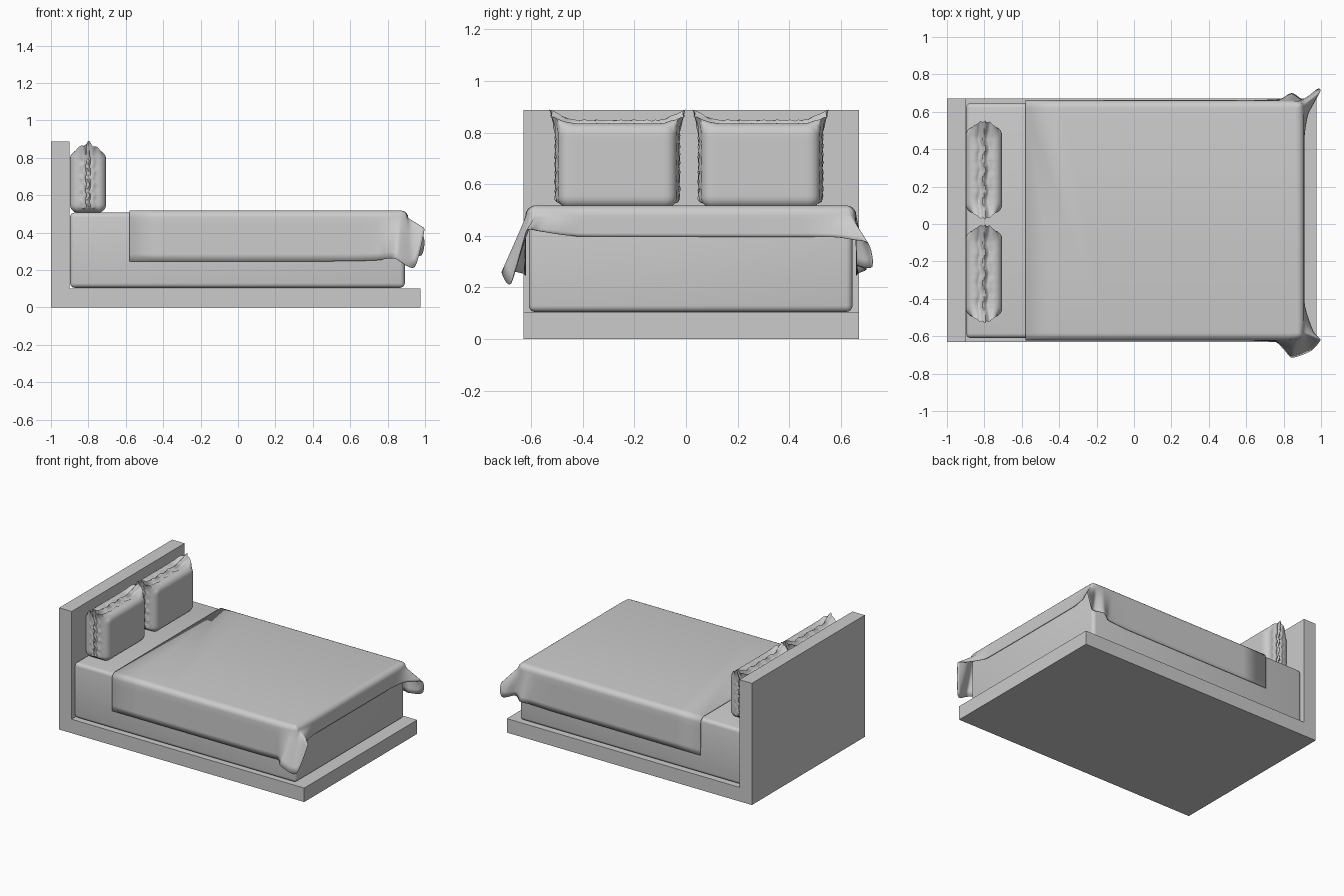
import bpy, bmesh, math
from mathutils import Vector

if "Cube" in bpy.data.objects:
    bpy.data.objects.remove(bpy.data.objects["Cube"])

grey = bpy.data.materials.new("light_grey")
grey.diffuse_color = (0.6, 0.6, 0.6, 1)
grey.use_nodes = True
grey.node_tree.nodes["Principled BSDF"].inputs["Base Color"].default_value = grey.diffuse_color


def make(name, bm, smooth=None):
    me = bpy.data.meshes.new(name)
    bm.to_mesh(me)
    bm.free()
    me.materials.append(grey)
    if smooth:
        me.polygons.foreach_set("use_smooth", [True] * len(me.polygons))
        me.set_sharp_from_angle(angle=math.radians(smooth))
    ob = bpy.data.objects.new(name, me)
    bpy.context.collection.objects.link(ob)
    return ob


# Bed frame: L-shaped side profile (headboard + base) extruded across the width
bm = bmesh.new()
profile = [(-1, 0), (0.975, 0), (0.975, 0.102), (-0.9, 0.102), (-0.9, 0.887), (-1, 0.887)]
face = bm.faces.new([bm.verts.new((x, -0.63, z)) for x, z in profile])
ext = bmesh.ops.extrude_face_region(bm, geom=[face])
bmesh.ops.translate(bm, vec=(0, 1.3, 0),
                    verts=[v for v in ext["geom"] if isinstance(v, bmesh.types.BMVert)])
bmesh.ops.recalc_face_normals(bm, faces=bm.faces)
make("bed_frame", bm)

# Mattress: softly rounded box
bm = bmesh.new()
bmesh.ops.create_cube(bm, size=1)
for v in bm.verts:
    v.co = Vector((v.co.x * 1.79 - 0.003, v.co.y * 1.255 + 0.018, v.co.z * 0.402 + 0.306))
bmesh.ops.bevel(bm, geom=bm.edges[:], offset=0.025, segments=4, profile=0.5, affect="EDGES")
make("mattress", bm, 40)


# Pillows: rounded boxes with a ruffled seam and pulled-up corner ears
def pillow(name, cy):
    half, r = Vector((0.097, 0.23, 0.165)), 0.045
    bm = bmesh.new()
    bmesh.ops.create_cube(bm, size=2)
    bmesh.ops.subdivide_edges(bm, edges=bm.edges[:], cuts=27, use_grid_fill=True)
    for vert in bm.verts:
        u, v, w = vert.co
        p = Vector((u * half.x, v * half.y, w * half.z))
        inner = Vector([max(-(h - r), min(h - r, c)) for c, h in zip(p, half)])
        p = inner + (p - inner).normalized() * r
        # ruffled seam around the sides and top
        if (abs(v) > 0.99 or w > 0.99) and abs(u) < 0.9 and w > -0.9:
            s = u + 0.06 * math.sin(17 * w + 13 * v)
            g = 0.014 * math.exp(-(s / 0.09) ** 2) - 0.010 * math.exp(-((abs(s) - 0.25) / 0.12) ** 2)
            g += 0.002 * math.sin(31 * (v + w)) * (1 - abs(u))
            if abs(v) > 0.99:
                p.y += math.copysign(g, v)
            if w > 0.99:
                p.z += g
        # corner ears
        e = max(0, (abs(v) - 0.7) / 0.3) ** 2 * max(0, (w - 0.7) / 0.3) ** 2 * (1 - u * u) ** 1.5
        p.y += math.copysign(0.035 * e, v)
        p.z += 0.055 * e
        vert.co = p + Vector((-0.802, cy, 0.671))
    make(name, bm, 50)


pillow("pillow_left", -0.266)
pillow("pillow_right", 0.289)

# Blanket: top edge and hem key points around the bed, lofted into a draped sheet
keys = [
    (-0.58, -0.622, -0.58, -0.624, 0.246), (0.60, -0.622, 0.60, -0.624, 0.247),
    (0.74, -0.622, 0.755, -0.63, 0.253), (0.82, -0.622, 0.80, -0.67, 0.262),
    (0.87, -0.618, 0.845, -0.715, 0.26), (0.90, -0.605, 0.945, -0.68, 0.216),
    (0.906, -0.58, 0.997, -0.62, 0.42), (0.91, -0.53, 0.96, -0.575, 0.42),
    (0.91, -0.40, 0.912, -0.42, 0.398), (0.91, 0.45, 0.912, 0.46, 0.396),
    (0.91, 0.57, 0.93, 0.58, 0.395), (0.908, 0.62, 0.965, 0.65, 0.385),
    (0.905, 0.637, 0.995, 0.708, 0.37), (0.895, 0.65, 0.98, 0.722, 0.28),
    (0.87, 0.658, 0.91, 0.665, 0.285), (0.82, 0.66, 0.845, 0.70, 0.27),
    (0.74, 0.66, 0.78, 0.668, 0.255), (0.60, 0.66, 0.60, 0.662, 0.247),
    (-0.58, 0.66, -0.58, 0.662, 0.246)]


def spline(pts, steps=6):
    """Smooth curve through points, with tangents limited by the shorter neighbour."""
    tan = []
    for i, p in enumerate(pts):
        a, b = pts[max(i - 1, 0)], pts[min(i + 1, len(pts) - 1)]
        lens = [l for l in ((p - a).length, (b - p).length) if l > 0]
        tan.append((b - a).normalized() * min(lens) * 0.8)
    out = []
    for i in range(len(pts) - 1):
        for k in range(steps):
            t = k / steps
            out.append(pts[i] * (2 * t**3 - 3 * t**2 + 1) + tan[i] * (t**3 - 2 * t**2 + t)
                       + pts[i + 1] * (3 * t**2 - 2 * t**3) + tan[i + 1] * (t**3 - t**2))
    return out + [pts[-1]]


edge = spline([Vector((k[0], k[1], 0.48)) for k in keys])
hem = spline([Vector(k[2:]) for k in keys])
bm = bmesh.new()
columns = []
for e, h in zip(edge, hem):
    inner = Vector((min(e.x, 0.87), max(-0.582, min(0.62, e.y)), 0.48))
    col = []
    for k in range(6):                       # rounded shoulder
        a = k / 5 * math.pi / 2
        q = inner.lerp(e, math.sin(a))
        q.z = 0.48 + 0.038 * math.cos(a)
        col.append(q)
    col += [e.lerp(h, k / 6) for k in range(1, 7)]   # hanging side
    columns.append([bm.verts.new(q) for q in col])
for a, b in zip(columns, columns[1:]):
    for k in range(len(a) - 1):
        bm.faces.new((a[k], a[k + 1], b[k + 1], b[k]))
bm.faces.new([c[0] for c in columns])
bmesh.ops.remove_doubles(bm, verts=bm.verts, dist=0.0005)
bmesh.ops.recalc_face_normals(bm, faces=bm.faces)
if max(bm.faces, key=lambda f: f.calc_area()).normal.z < 0:
    bmesh.ops.reverse_faces(bm, faces=bm.faces)
blanket = make("blanket", bm, 60)
thick = blanket.modifiers.new("cloth_thickness", "SOLIDIFY")
thick.thickness = 0.003
thick.offset = -1
